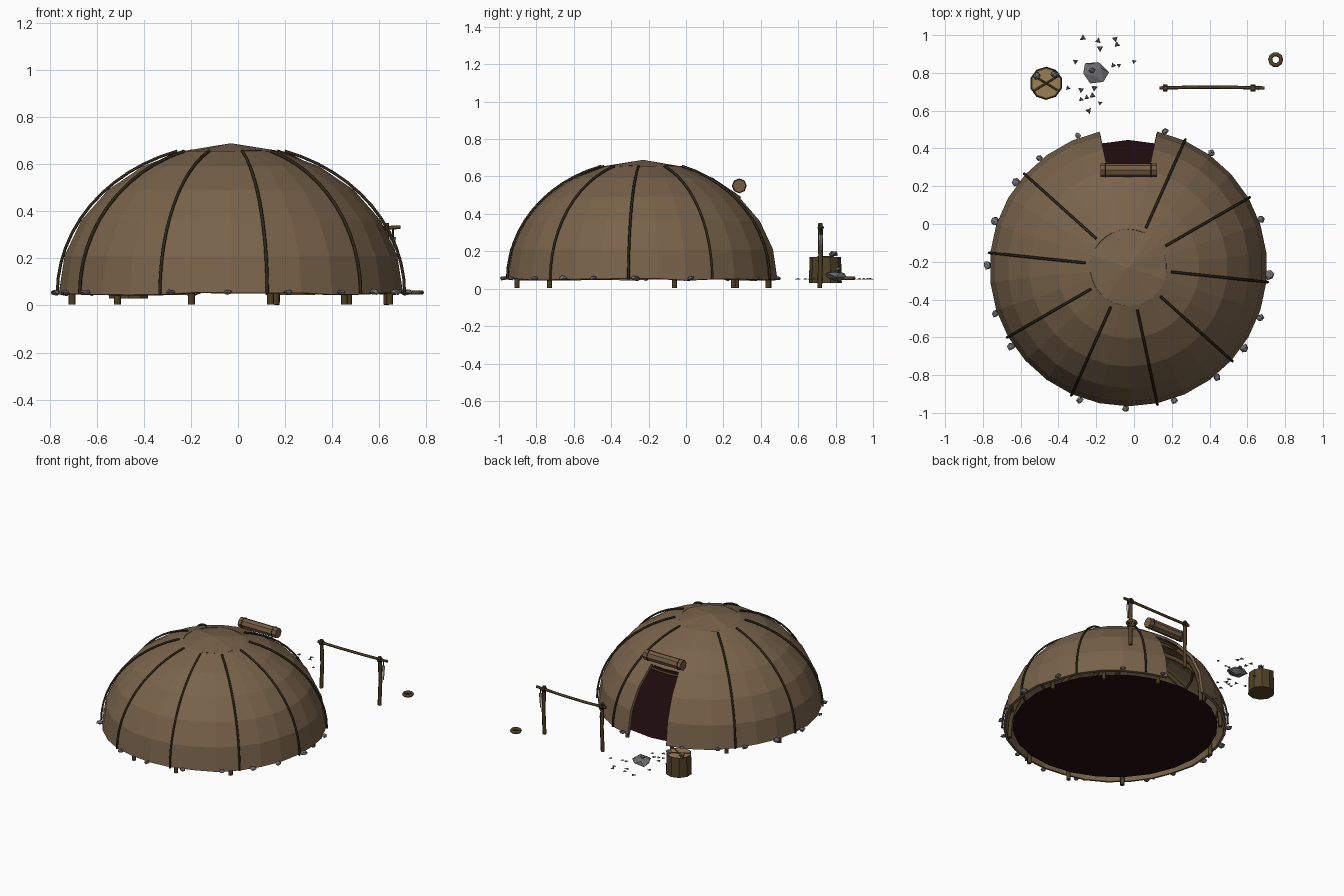
import bpy, bmesh, math, random
from math import sin, cos, radians
from mathutils import Vector

random.seed(4)
cube = bpy.data.objects.get("Cube")
if cube:
    bpy.data.objects.remove(cube)


def material(name, r, g, b):
    m = bpy.data.materials.new(name)
    m.use_nodes = True
    m.diffuse_color = (r, g, b, 1)
    bsdf = m.node_tree.nodes["Principled BSDF"]
    bsdf.inputs["Base Color"].default_value = (r, g, b, 1)
    bsdf.inputs["Roughness"].default_value = 0.9
    return m


HIDE = material("brown hide", 0.19, 0.125, 0.07)
ROLL = material("rolled hide", 0.18, 0.105, 0.055)
ROPE = material("dark rope", 0.028, 0.019, 0.008)
POLE = material("wooden pole", 0.075, 0.047, 0.016)
BARK = material("bark", 0.085, 0.055, 0.02)
WOOD = material("cut wood", 0.33, 0.21, 0.09)
STONE = material("grey stone", 0.16, 0.16, 0.17)
FLOOR = material("dark floor", 0.016, 0.004, 0.005)
PALE = material("pale grey", 0.38, 0.38, 0.39)

CENTRE = Vector((-0.03, -0.23, 0.05))
RADIUS, HEIGHT, TOP = 0.735, 0.63, 74
SEGMENTS, BANDS = 30, 5
DOOR_BANDS = 3


def dome_point(azimuth, elevation, offset=0.0):
    """Point on the dome, angles in degrees, pushed outwards by offset."""
    a, e = radians(azimuth), radians(elevation)
    r = (RADIUS + offset) * cos(e)
    return CENTRE + Vector((r * cos(a), r * sin(a), (HEIGHT + offset) * sin(e)))


def finish(name, bm, *mats):
    bmesh.ops.recalc_face_normals(bm, faces=bm.faces)
    mesh = bpy.data.meshes.new(name)
    bm.to_mesh(mesh)
    bm.free()
    for m in mats:
        mesh.materials.append(m)
    ob = bpy.data.objects.new(name, mesh)
    bpy.context.collection.objects.link(ob)
    return ob


def rod(name, points, radius, mat, sides_res=1, cyclic=False):
    """Round bar or rope along a path."""
    curve = bpy.data.curves.new(name, "CURVE")
    curve.dimensions = "3D"
    curve.bevel_depth = radius
    curve.bevel_resolution = sides_res
    curve.use_fill_caps = True
    spline = curve.splines.new("POLY")
    spline.points.add(len(points) - 1)
    for p, co in zip(spline.points, points):
        p.co = (*co, 1)
    spline.use_cyclic_u = cyclic
    curve.materials.append(mat)
    ob = bpy.data.objects.new(name, curve)
    bpy.context.collection.objects.link(ob)
    return ob


def stone(name, loc, size, squash=0.7):
    bm = bmesh.new()
    bmesh.ops.create_icosphere(bm, subdivisions=1, radius=size)
    bmesh.ops.rotate(bm, verts=bm.verts, cent=(0, 0, 0),
                     matrix=Vector((0, 0, 1)).rotation_difference(
                         Vector((random.random(), random.random(), 1))).to_matrix())
    for v in bm.verts:
        v.co *= random.uniform(0.75, 1.15)
        v.co.z *= squash
    bmesh.ops.translate(bm, verts=bm.verts, vec=loc)
    return finish(name, bm, STONE)


# Hide dome, with the door left open at the back
bm = bmesh.new()
step = 360 / SEGMENTS
grid = [[bm.verts.new(dome_point(78 + step * s, TOP * b / BANDS)) for s in range(SEGMENTS)]
        for b in range(BANDS + 1)]
for b in range(BANDS):
    for s in range(SEGMENTS):
        if b < DOOR_BANDS and s < 2:
            continue
        n = (s + 1) % SEGMENTS
        bm.faces.new((grid[b][s], grid[b][n], grid[b + 1][n], grid[b + 1][s]))
for v in grid[0]:
    v.co.z += random.uniform(-0.006, 0.006)
dome = finish("hide_dome", bm, HIDE)
shell = dome.modifiers.new("thickness", "SOLIDIFY")
shell.thickness = 0.018
shell.offset = -1

# Shallow cap with an uneven rim
bm = bmesh.new()
bmesh.ops.create_cone(bm, cap_ends=True, segments=20, radius1=0.205, radius2=0, depth=0.034)
bmesh.ops.translate(bm, verts=bm.verts, vec=CENTRE + Vector((0, 0, 0.622)))
for v in bm.verts:
    if v.co.z < 0.67:
        v.co.z += random.uniform(-0.006, 0.004)
finish("smoke_cap", bm, HIDE)

# Floor disc
bm = bmesh.new()
bmesh.ops.create_circle(bm, cap_ends=True, segments=24, radius=0.675)
bmesh.ops.translate(bm, verts=bm.verts, vec=CENTRE)
finish("floor", bm, FLOOR)

# Ropes over the dome, one per seam except beside the door
for i in range(9):
    az = 66 - 36 * i
    rod("seam_rope", [dome_point(az, e, 0.007) for e in range(0, TOP + 1, 6)], 0.007, ROPE)

# Inner frame: bent poles whose feet reach the ground, and hoops
for az in (14, 44, 74, 104, 134, 166, 226, 256, 284, 314):
    path = [dome_point(az, e, -0.04) for e in range(0, 73, 9)]
    foot = path[0].copy()
    foot.z = 0.003
    rod("frame_pole", [foot] + path, 0.015, POLE)
for elevation, start, end in ((14, 104, 434), (29, 104, 434), (43, 74, 434)):
    rod("frame_hoop", [dome_point(a, elevation, -0.035) for a in range(start, end + 1, 10)],
        0.009, POLE)

# Stones holding the hem down
for az in (20, 54, 75, 111, 129, 143, 161, 179, 199, 214, 250, 269, 289, 309, 325, 339, 357):
    stone("hem_stone", dome_point(az, 0, 0.012) + Vector((0, 0, 0.006)), random.uniform(0.019, 0.027), 0.6)

# Rolled door flap above the opening
bm = bmesh.new()
bmesh.ops.create_cone(bm, cap_ends=True, segments=8, radius1=0.036, radius2=0.036, depth=0.3)
for v in bm.verts:
    v.co = Vector((v.co.z - 0.027, v.co.x + 0.285, v.co.y + 0.55))
finish("rolled_flap", bm, ROLL)
for x in (-0.15, 0.09):
    rod("flap_tie", [(x, 0.285 + 0.037 * cos(k * math.pi / 4), 0.55 + 0.037 * sin(k * math.pi / 4))
                     for k in range(8)], 0.003, ROPE, 0, True)

# Drying rack
for x in (0.165, 0.63):
    rod("rack_post", [(x, 0.715, 0.003), (x + 0.004, 0.72, 0.18), (x, 0.718, 0.35)], 0.013, POLE)
    rod("rack_binding", [(x - 0.012, 0.72, 0.327), (x + 0.012, 0.72, 0.327)], 0.018, ROPE)
rod("rack_bar", [(0.135, 0.72, 0.328), (0.3, 0.724, 0.324), (0.5, 0.724, 0.326), (0.69, 0.72, 0.332)],
    0.009, POLE)
rod("hanging_cord", [(0.658, 0.72, 0.335), (0.658, 0.72, 0.28)], 0.004, ROPE)
bm = bmesh.new()
bmesh.ops.create_cone(bm, cap_ends=True, segments=4, radius1=0.004, radius2=0.013, depth=0.1)
bmesh.ops.translate(bm, verts=bm.verts, vec=(0.658, 0.72, 0.24))
finish("hanging_blade", bm, PALE)

# Ring lying on the ground
rod("ground_ring", [(0.75 + 0.029 * cos(k * math.pi / 5), 0.87 + 0.029 * sin(k * math.pi / 5), 0.055)
                    for k in range(10)], 0.011, BARK, 1, True)

# Chopping stump with a pale cut top and crossed cracks
bm = bmesh.new()
bmesh.ops.create_cone(bm, cap_ends=True, segments=10, radius1=0.088, radius2=0.084, depth=0.14)
bmesh.ops.translate(bm, verts=bm.verts, vec=(-0.465, 0.745, 0.1))
top = max(bm.faces, key=lambda f: f.calc_center_median().z)
bmesh.ops.inset_individual(bm, faces=[top], thickness=0.008)
top.material_index = 1
finish("stump", bm, BARK, WOOD)
for sign in (-1, 1):
    rod("stump_crack", [(-0.465 - 0.065, 0.745 - sign * 0.04, 0.17), (-0.465 + 0.065, 0.745 + sign * 0.04, 0.17)],
        0.005, BARK, 0)
for x, y in ((-0.515, 0.785), (-0.42, 0.795)):
    stone("stump_stone", (x, y, 0.185), 0.022)

# Worked rock and its scattered flakes
stone("large_rock", (-0.21, 0.8, 0.07), 0.072, 0.42)
stone("hammer_stone", (-0.225, 0.815, 0.105), 0.018)
flakes = [(-.27, .985), (-.19, .97), (-.18, .93), (-.1, .98), (-.09, .95), (-.31, .86), (0, .86), (-.11, .84),
          (-.08, .84), (-.35, .72), (-.28, .71), (-.28, .66), (-.25, .67), (-.22, .68), (-.21, .72),
          (-.18, .64), (-.24, .6)]
for x, y in flakes:
    bm = bmesh.new()
    bmesh.ops.create_cone(bm, cap_ends=True, segments=3, radius1=random.uniform(0.012, 0.02),
                          radius2=0.004, depth=0.006)
    turn = random.uniform(0, 6)
    for v in bm.verts:
        c = v.co.copy()
        v.co = (x + c.x * cos(turn) - c.y * sin(turn), y + c.x * sin(turn) + c.y * cos(turn), 0.053 + c.z)
    finish("stone_flake", bm, STONE)
